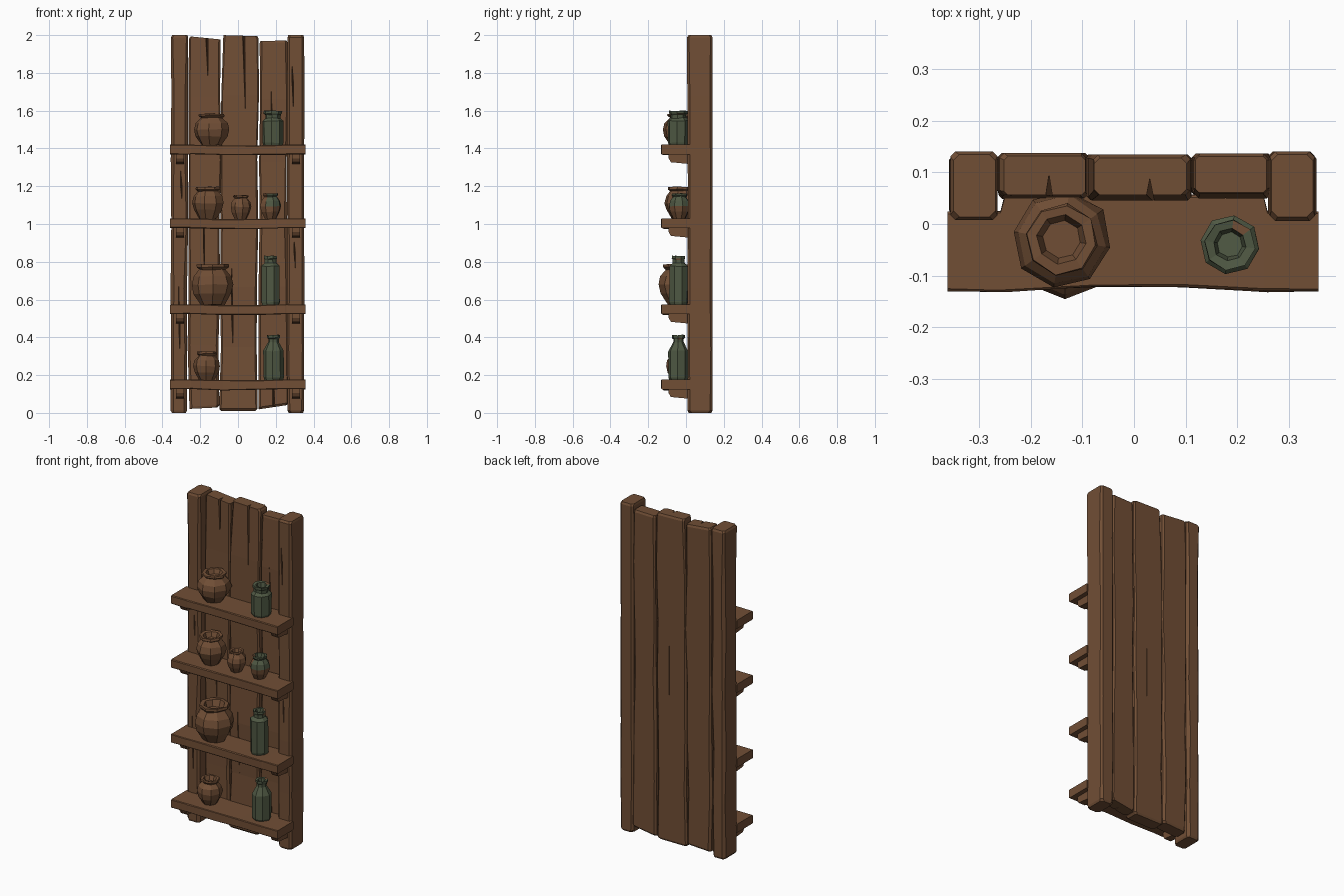
import bpy, bmesh, math, random
from mathutils import Vector

if "Cube" in bpy.data.objects:
    bpy.data.objects.remove(bpy.data.objects["Cube"])
random.seed(4)


def material(name, rgb):
    m = bpy.data.materials.new(name)
    m.diffuse_color = (*rgb, 1)
    m.use_nodes = True
    m.node_tree.nodes["Principled BSDF"].inputs["Base Color"].default_value = m.diffuse_color
    return m


BROWN = material("brown_wood_and_clay", (0.165, 0.077, 0.036))
GREEN = material("dull_green_glaze", (0.078, 0.098, 0.056))


def make_object(name, bm, mats):
    bmesh.ops.recalc_face_normals(bm, faces=bm.faces)
    me = bpy.data.meshes.new(name)
    bm.to_mesh(me)
    bm.free()
    for m in mats:
        me.materials.append(m)
    ob = bpy.data.objects.new(name, me)
    bpy.context.collection.objects.link(ob)
    return ob


def bridge(bm, rings):
    for a, b in zip(rings, rings[1:]):
        n = len(a)
        for i in range(n):
            bm.faces.new((a[i], a[(i + 1) % n], b[(i + 1) % n], b[i]))
    bm.faces.new(rings[0][::-1])
    bm.faces.new(rings[-1])


def beam(name, stations, chamfer, wobble=0.0, axis="z", tilt=(0, 0)):
    """Chamfered timber: stations are (t, a0, a1, b0, b1); tilt skews both ends."""
    bm = bmesh.new()
    rings = []
    last = len(stations) - 1
    for k, (t, a0, a1, b0, b1) in enumerate(stations):
        w = wobble if 0 < k < last else 0
        a0 += random.uniform(-w, w)
        a1 += random.uniform(-w, w)
        b0 += random.uniform(-w, w)
        c = chamfer * random.uniform(0.6, 1.3)
        pts = [(a0 + c, b0), (a1 - c, b0), (a1, b0 + c), (a1, b1 - c),
               (a1 - c, b1), (a0 + c, b1), (a0, b1 - c), (a0, b0 + c)]
        skew = tilt[0] if k < 2 else tilt[1] if k > last - 2 else 0
        ring = []
        for a, b in pts:
            tt = t + skew * (a - (a0 + a1) / 2)
            ring.append(bm.verts.new((a, b, tt) if axis == "z" else (tt, a, b)))
        rings.append(ring)
    bridge(bm, rings)
    return make_object(name, bm, [BROWN])


def upright(name, z0, z1, bottom, top, y0, y1, chamfer, wobble, tilt=(0, 0)):
    """Vertical timber whose x range runs from bottom to top."""
    e = 0.012
    zs = [z0 + e] + [z0 + (z1 - z0) * f for f in (0.17, 0.33, 0.5, 0.67, 0.84)] + [z1 - e]
    st = []
    for z in zs:
        f = (z - z0) / (z1 - z0)
        st.append((z, bottom[0] + (top[0] - bottom[0]) * f,
                   bottom[1] + (top[1] - bottom[1]) * f, y0, y1))
    s = 0.006
    for idx, z in ((0, z0), (-1, z1)):
        _, a, b, c, d = st[idx]
        cap = (z, a + s, b - s, c + s, d - s)
        st = [cap] + st if idx == 0 else st + [cap]
    return beam(name, st, chamfer, wobble, tilt=tilt)


def cut_cracks(ob, cracks):
    """Carve slim wedge cracks (x, z_low, z_wide, z_high, half_width, y_face, depth)."""
    bm = bmesh.new()
    for x, zl, zw, zh, w, y, d in cracks:
        o = -0.02 if d > 0 else 0.02
        mid = [bm.verts.new(p) for p in ((x - w, y + o, zw), (x + w, y + o, zw), (x, y + d, zw))]
        for tip in (bm.verts.new((x + w, y + o, zl)), bm.verts.new((x - w, y + o, zh))):
            for i in range(3):
                bm.faces.new((mid[i], mid[(i + 1) % 3], tip))
    # upper and lower halves share the middle triangle
    cutter = make_object("crack_cutter", bm, [BROWN])
    cutter.hide_render = True
    mod = ob.modifiers.new("cracks", "BOOLEAN")
    mod.operation, mod.object, mod.solver = "DIFFERENCE", cutter, "EXACT"
    dg = bpy.context.evaluated_depsgraph_get()
    me = bpy.data.meshes.new_from_object(ob.evaluated_get(dg))
    ob.modifiers.clear()
    ob.data = me
    bpy.data.objects.remove(cutter)


# side posts
left = upright("left_post", 0, 2, (-0.355, -0.27), (-0.355, -0.262), 0.008, 0.14, 0.014, 0.003)
right = upright("right_post", 0, 2, (0.262, 0.35), (0.26, 0.352), 0.008, 0.14, 0.014, 0.003)
cut_cracks(left, [(-0.31, 0.2, 0.45, 0.8, 0.006, 0.008, 0.03),
                  (-0.3, 1.05, 1.2, 1.36, 0.007, 0.008, 0.03)])
cut_cracks(right, [(0.3, 0.7, 0.85, 0.97, 0.006, 0.008, 0.03),
                   (0.29, 1.5, 1.75, 1.9, 0.006, 0.008, 0.03)])

# back planks
p1 = upright("back_plank_left", 0.025, 1.985, (-0.262, -0.104), (-0.257, -0.088), 0.05, 0.137, 0.01, 0.006, (0.05, -0.1))
p2 = upright("back_plank_middle", 0.01, 1.997, (-0.096, 0.098), (-0.083, 0.108), 0.05, 0.134, 0.01, 0.006, (0, -0.03))
p3 = upright("back_plank_right", 0.03, 1.97, (0.104, 0.265), (0.113, 0.262), 0.055, 0.136, 0.01, 0.006, (0.15, 0.02))
cut_cracks(p1, [(-0.165, 1.6, 2.01, 2.2, 0.011, 0.05, 0.05),
                (-0.18, 0.6, 0.9, 1.3, 0.006, 0.05, 0.03)])
cut_cracks(p2, [(0.03, 1.45, 2.02, 2.2, 0.012, 0.05, 0.04),
                (-0.03, 0.2, 0.5, 0.95, 0.006, 0.05, 0.03),
                (0.02, 0.5, 1.0, 1.5, 0.004, 0.134, -0.03)])
cut_cracks(p3, [(0.18, 1.2, 1.5, 1.8, 0.006, 0.055, 0.03),
                (0.19, -0.1, 0.0, 0.5, 0.009, 0.055, 0.04)])

# shelves with a back edge that steps in between the posts, and their brackets
SHELVES = (0.177, 0.575, 1.03, 1.42)
for n, top in enumerate(SHELVES):
    st = []
    for x, back in ((-0.36, 0.024), (-0.258, 0.024), (-0.25, 0.056), (-0.08, 0.056),
                    (0.09, 0.056), (0.25, 0.056), (0.258, 0.024), (0.357, 0.024)):
        dip = 0.004 if abs(x) < 0.2 else 0
        st.append((x, -0.13 + 2 * dip, back, top - 0.052 - dip, top - dip))
    beam(f"shelf_{n + 1}", st, 0.004, 0.002, axis="x")
    for side, x in (("left", -0.307), ("right", 0.307)):
        z = top - 0.05
        bm = bmesh.new()
        prof = [(0.015, z), (-0.092, z), (-0.092, z - 0.022), (-0.08, z - 0.043), (0.015, z - 0.052)]
        bridge(bm, [[bm.verts.new((x + s, y, h)) for y, h in prof] for s in (-0.022, 0.022)])
        make_object(f"bracket_{side}_{n + 1}", bm, [BROWN])


def vessel(name, x, y, z, profile, sides, mats, rule=None):
    """Faceted hollow-topped vessel turned from (radius, height) pairs."""
    bm = bmesh.new()
    turn = random.random()
    rings = []
    for r, h in profile:
        ring = []
        for i in range(sides):
            a = math.tau * (i + turn) / sides
            rr = r * random.uniform(0.96, 1.03)
            ring.append(bm.verts.new((x + rr * math.cos(a), y + rr * math.sin(a),
                                      z - 0.004 + h + random.uniform(-0.003, 0.003))))
        rings.append(ring)
    bridge(bm, rings)
    if rule:
        bm.faces.ensure_lookup_table()
        for f in bm.faces:
            c = f.calc_center_median() - Vector((x, y, z))
            f.material_index = 1 if rule(c, f.index) else 0
    return make_object(name, bm, mats)


def pot(name, x, y, z, belly, rim, height, mats=(BROWN,), rule=None, sides=8):
    h, r = height, belly
    prof = [(r * 0.55, 0), (r * 0.88, h * 0.28), (r * 1.0, h * 0.5), (r * 0.9, h * 0.7),
            (rim * 0.84, h * 0.87), (rim * 1.02, h * 0.93), (rim, h),
            (rim * 0.72, h * 0.99), (rim * 0.55, h * 0.82)]
    return vessel(name, x, y, z, prof, sides, mats, rule)


def bottle(name, x, y, z, body, shoulder, neck, rim, height):
    prof = [(body * 0.9, 0), (body, 0.015), (body, shoulder), (neck, height - 0.035),
            (neck, height - 0.018), (rim, height - 0.012), (rim, height + 0.002),
            (rim * 0.65, height), (rim * 0.5, height - 0.03)]
    # a few worn facets low on the body show bare clay
    worn = lambda c, i: i in (2, 11)
    ob = vessel(name, x, y, z, prof, 8, (GREEN, BROWN))
    for p in ob.data.polygons:
        if worn(p.center, p.index % 37) and p.area < 0.003:
            p.material_index = 1
    return ob


# clay pots
pot("pot_bottom", -0.165, -0.035, SHELVES[0], 0.072, 0.052, 0.15)
pot("pot_large", -0.135, -0.035, SHELVES[1], 0.113, 0.084, 0.215)
pot("pot_third", -0.16, -0.03, SHELVES[2], 0.085, 0.066, 0.17)
pot("pot_small", 0.015, -0.035, SHELVES[2], 0.056, 0.04, 0.126)
pot("pot_glazed", 0.172, -0.035, SHELVES[2], 0.058, 0.042, 0.136, (GREEN, BROWN),
    lambda c, i: c.z < 0.06 or (c.x < -0.02 and c.y < 0))
pot("pot_top", -0.14, -0.03, SHELVES[3], 0.097, 0.068, 0.168)

# green bottles
bottle("bottle_bottom", 0.188, -0.04, SHELVES[0], 0.054, 0.155, 0.028, 0.035, 0.237)
bottle("bottle_tall", 0.172, -0.04, SHELVES[1], 0.052, 0.205, 0.034, 0.037, 0.258)
bottle("bottle_top", 0.185, -0.04, SHELVES[3], 0.057, 0.13, 0.042, 0.049, 0.18)
